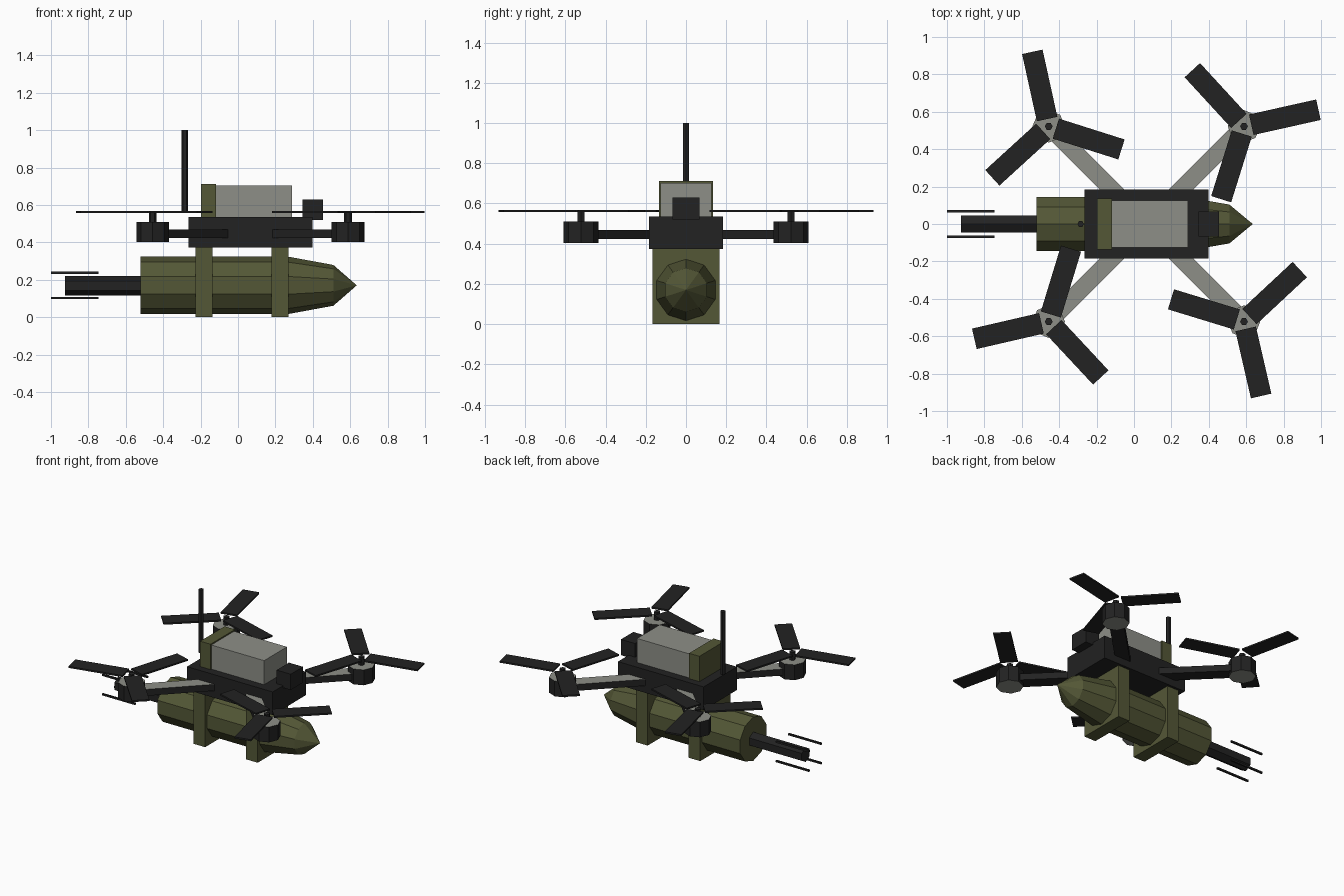
import bpy, bmesh, math
from mathutils import Matrix, Vector

if "Cube" in bpy.data.objects:
    bpy.data.objects.remove(bpy.data.objects["Cube"])


def material(name, rgb):
    m = bpy.data.materials.new(name)
    m.diffuse_color = (*rgb, 1)
    m.use_nodes = True
    m.node_tree.nodes["Principled BSDF"].inputs["Base Color"].default_value = m.diffuse_color
    return m


BLACK = material("matte_black", (0.016, 0.016, 0.016))
GREY = material("light_grey", (0.27, 0.275, 0.245))
GREEN = material("olive_green", (0.088, 0.096, 0.037))


def finish(name, bm, *mats, rule=None):
    """Turn a bmesh into an object; rule(normal) picks the material index."""
    bmesh.ops.recalc_face_normals(bm, faces=bm.faces)
    bm.normal_update()
    if rule:
        for f in bm.faces:
            f.material_index = rule(f.normal)
    me = bpy.data.meshes.new(name)
    bm.to_mesh(me)
    bm.free()
    for m in mats:
        me.materials.append(m)
    ob = bpy.data.objects.new(name, me)
    bpy.context.collection.objects.link(ob)
    return ob


def add_box(bm, lo, hi, mat=Matrix()):
    lo, hi = Vector(lo), Vector(hi)
    m = mat @ Matrix.Translation((lo + hi) / 2) @ Matrix.Diagonal((*(hi - lo), 1))
    bmesh.ops.create_cube(bm, size=1, matrix=m)


def box(name, lo, hi, mat):
    bm = bmesh.new()
    add_box(bm, lo, hi)
    return finish(name, bm, mat)


def lathe(name, profile, sides, origin, along_x, *mats, rule=None):
    """Low-poly solid from (position, radius) pairs along x or z."""
    bm = bmesh.new()
    rings = []
    for p, r in profile:
        ring = []
        for i in range(sides if r > 0 else 1):
            a = 2 * math.pi * i / sides
            c, s = r * math.cos(a), r * math.sin(a)
            co = (p, s, c) if along_x else (c, s, p)
            ring.append(bm.verts.new(Vector(origin) + Vector(co)))
        rings.append(ring)
    for a, b in zip(rings, rings[1:]):
        for i in range(sides):
            j = (i + 1) % sides
            if len(b) == 1:
                bm.faces.new((a[i], a[j], b[0]))
            else:
                bm.faces.new((a[i], a[j], b[j], b[i]))
    for ring in (rings[0], rings[-1]):
        if len(ring) > 2:
            bm.faces.new(ring)
    return finish(name, bm, *mats, rule=rule)


# Slung pod with faceted nose, tail boom and four tail rods
lathe("pod", [(-0.52, 0.153), (0.27, 0.153), (0.51, 0.109), (0.635, 0)],
      10, (0, 0, 0.17), True, GREEN)
lathe("tail_boom", [(-0.925, 0.051), (-0.52, 0.051)], 6, (0, 0, 0.168), True, BLACK)
bm = bmesh.new()
for y in (-0.068, 0.068):
    for z in (0.102, 0.238):
        add_box(bm, (-1.0, y - 0.006, z - 0.006), (-0.745, y + 0.006, z + 0.006))
finish("tail_rods", bm, BLACK)

# Clamps joining the pod to the airframe
for name, x in (("rear_clamp", -0.182), ("front_clamp", 0.224)):
    box(name, (x - 0.045, -0.167, 0), (x + 0.045, 0.167, 0.374), GREEN)

# Airframe, battery, rear block, camera and antenna
box("airframe", (-0.265, -0.184, 0.373), (0.397, 0.184, 0.535), BLACK)
box("battery", (-0.125, -0.126, 0.53), (0.29, 0.126, 0.703), GREY)
box("rear_block", (-0.198, -0.135, 0.53), (-0.118, 0.135, 0.712), GREEN)
box("camera", (0.346, -0.068, 0.52), (0.455, 0.068, 0.63), BLACK)
lathe("antenna", [(0.56, 0.0175), (1.0, 0.0175)], 6, (-0.285, 0, 0), False, BLACK)

# Four rotors: arm, motor, shaft and three blades each
CX, REACH = 0.066, 0.522
ROTORS = [("front_right", 1, -1, 43), ("front_left", -1, -1, 73),
          ("back_right", 1, 1, 12.6), ("back_left", -1, 1, 102.4)]
for name, sx, sy, turn in ROTORS:
    hub = Vector((CX + sx * REACH, sy * REACH, 0))

    # Arm with a grey upper face
    bm = bmesh.new()
    m = Matrix.Translation((CX, 0, 0)) @ Matrix.Rotation(math.atan2(sy, sx), 4, 'Z')
    add_box(bm, (0.1, -0.046, 0.423), (REACH * math.sqrt(2), 0.046, 0.468), m)
    finish(name + "_arm", bm, BLACK, GREY, rule=lambda n: int(n.z > 0.5))

    # Motor with grey end caps
    lathe(name + "_motor", [(0.403, 0.087), (0.51, 0.087)], 8, hub, False,
          BLACK, GREY, rule=lambda n: int(abs(n.z) > 0.5))
    lathe(name + "_shaft", [(0.505, 0.021), (0.565, 0.021)], 6, hub, False, BLACK)

    # Flat blades
    bm = bmesh.new()
    for k in range(3):
        m = Matrix.Translation(hub) @ Matrix.Rotation(math.radians(turn + 120 * k), 4, 'Z')
        add_box(bm, (0.04, -0.056, 0.557), (0.408, 0.056, 0.568), m)
    finish(name + "_blades", bm, BLACK)
